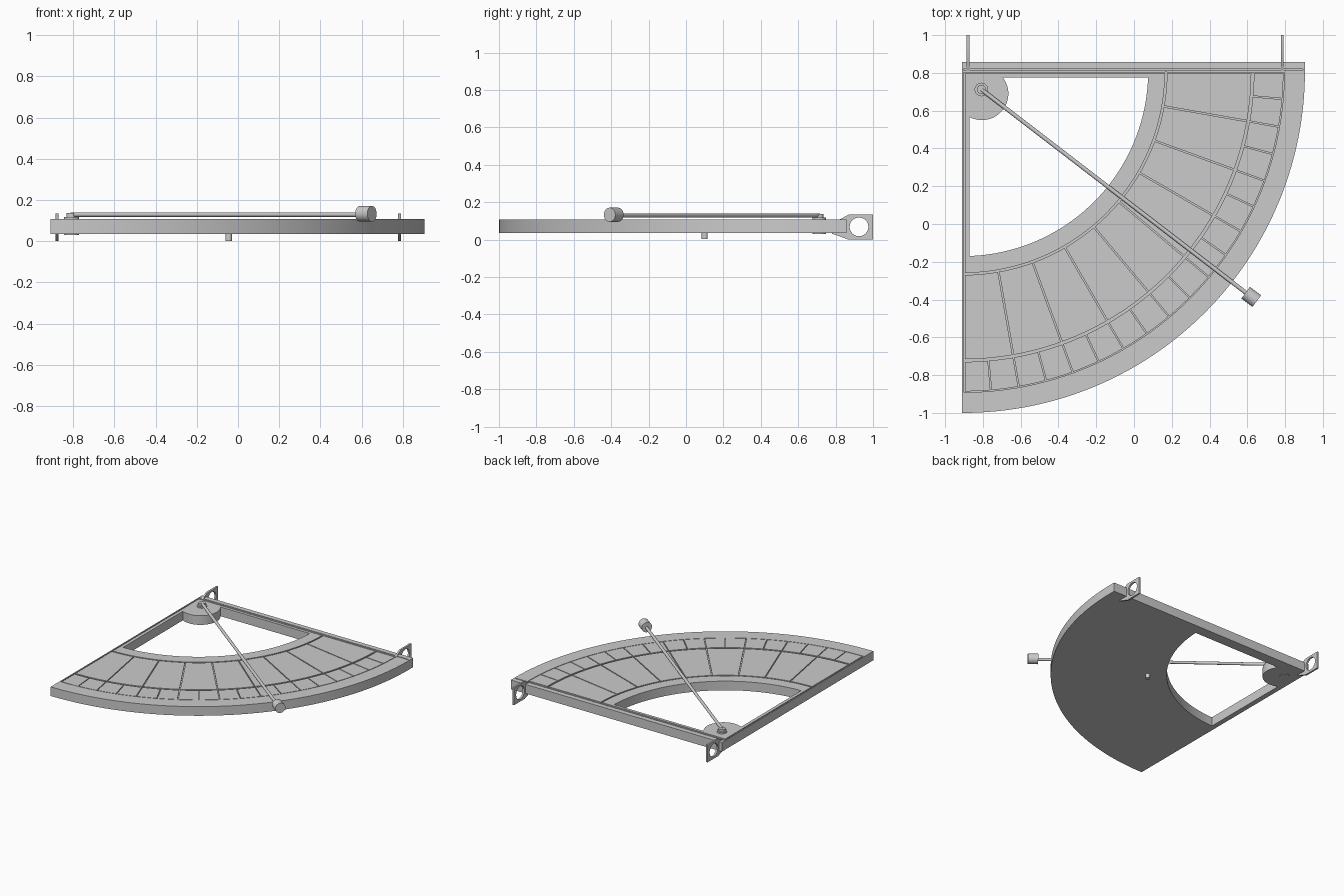
import bpy, bmesh, math
from mathutils import Vector, Matrix

if "Cube" in bpy.data.objects:
    bpy.data.objects.remove(bpy.data.objects["Cube"])

CX, CY = -0.905, 0.81      # centre of all the arcs
Z0, Z1 = 0.036, 0.107      # plate underside and top
DEPTH = 0.008              # engraved line depth


def arc(r, a0, a1, n, cx=CX, cy=CY):
    return [(cx + r * math.cos(math.radians(a0 + (a1 - a0) * i / n)),
             cy + r * math.sin(math.radians(a0 + (a1 - a0) * i / n))) for i in range(n + 1)]


def add_prism(bm, pts, axis, lo, hi):
    """Extrude a 2D outline along z (xy outline) or x (yz outline)."""
    def place(p, h):
        return (p[0], p[1], h) if axis == 'z' else (h, p[0], p[1])
    a = [bm.verts.new(place(p, lo)) for p in pts]
    b = [bm.verts.new(place(p, hi)) for p in pts]
    bm.faces.new(a[::-1])
    bm.faces.new(b)
    for i in range(len(pts)):
        j = (i + 1) % len(pts)
        bm.faces.new((a[i], a[j], b[j], b[i]))


def finish(bm, name):
    bmesh.ops.recalc_face_normals(bm, faces=bm.faces[:])
    me = bpy.data.meshes.new(name)
    bm.to_mesh(me)
    bm.free()
    ob = bpy.data.objects.new(name, me)
    bpy.context.collection.objects.link(ob)
    return ob


def prism(name, pts, axis, lo, hi):
    bm = bmesh.new()
    add_prism(bm, pts, axis, lo, hi)
    return finish(bm, name)


def rod(name, p, q, r, n=24):
    p, q = Vector(p), Vector(q)
    rot = (q - p).to_track_quat('Z', 'Y').to_matrix().to_4x4()
    bm = bmesh.new()
    bmesh.ops.create_cone(bm, cap_ends=True, segments=n, radius1=r, radius2=r,
                          depth=(q - p).length, matrix=Matrix.Translation((p + q) / 2) @ rot)
    ob = finish(bm, name)
    smooth(ob)
    return ob


def smooth(ob):
    bpy.ops.object.select_all(action='DESELECT')
    ob.select_set(True)
    bpy.context.view_layer.objects.active = ob
    bpy.ops.object.shade_smooth_by_angle(angle=math.radians(30))


def cut(ob, cutter):
    m = ob.modifiers.new("cut", 'BOOLEAN')
    m.operation, m.solver, m.use_self, m.object = 'DIFFERENCE', 'EXACT', True, cutter
    bpy.context.view_layer.objects.active = ob
    bpy.ops.object.modifier_apply(modifier=m.name)
    bpy.data.objects.remove(cutter)


# Quarter-circle plate with the straight back bar
plate = prism("quadrant_plate",
              arc(1.81, -90, 0, 72) + [(0.905, 0.858), (-0.91, 0.858), (-0.91, -1.0)], 'z', Z0, Z1)

# Open window, leaving a round hub in the corner
window = arc(0.98, -87.95, -2.05, 48)
window += arc(0.14, 37.4, -117.7, 24, -0.805, 0.69)
cut(plate, prism("window_cutter", window, 'z', 0, 0.2))

# Engraved scale: arcs, radial divisions and straight borders
g = bmesh.new()
lo, hi = Z1 - DEPTH, Z1 + 0.03
for r0, r1 in ((1.069, 1.080), (1.526, 1.540), (1.696, 1.701)):
    add_prism(g, arc(r1, -89.7, -0.3, 60) + arc(r0, -0.3, -89.7, 60), 'z', lo, hi)


def radial(deg, r0, r1, w):
    d = Vector((math.cos(math.radians(deg)), math.sin(math.radians(deg))))
    s = Vector((-d.y, d.x)) * w / 2
    c = Vector((CX, CY))
    add_prism(g, [tuple(v) for v in (c + d * r0 - s, c + d * r1 - s, c + d * r1 + s, c + d * r0 + s)],
              'z', lo, hi)


for k in range(1, 9):
    radial(-90 + 10 * k, 1.075, 1.533, 0.007)
for k in range(1, 18):
    radial(-90 + 5 * k, 1.533, 1.698, 0.006)
add_prism(g, [(-0.902, -0.89), (-0.895, -0.89), (-0.895, 0.80), (-0.902, 0.80)], 'z', lo, hi)
for y0, y1 in ((0.797, 0.803), (0.812, 0.820)):
    add_prism(g, [(-0.902, y0), (0.895 if y0 > 0.8 else 0.795, y0),
                  (0.895 if y0 > 0.8 else 0.795, y1), (-0.902, y1)], 'z', lo, hi)
cut(plate, finish(g, "scale_cutter"))
smooth(plate)

# Two sighting vanes with round holes on the back bar
for side, x in (("left", -0.879), ("right", 0.784)):
    vane = prism("sight_vane_" + side,
                 [(0.78, 0.032), (0.87, 0.0), (1.0, 0.0), (1.0, 0.134), (0.87, 0.134), (0.78, 0.085)],
                 'x', x - 0.007, x + 0.007)
    cut(vane, rod("hole_cutter", (x - 0.05, 0.925, 0.068), (x + 0.05, 0.925, 0.068), 0.05, 32))
    smooth(vane)

# Pivot through the hub, swinging arm with its weight, peg underneath
PX, PY = -0.808, 0.712
rod("pivot_pin", (PX, PY, 0.031), (PX, PY, 0.118), 0.036)
rod("pivot_cap", (PX, PY, 0.116), (PX, PY, 0.136), 0.024)
rod("swing_arm", (PX, PY, 0.129), (0.60, -0.37, 0.129), 0.011, 16)
rod("arm_weight", (0.591, -0.364, 0.133), (0.650, -0.408, 0.133), 0.038)
rod("underside_peg", (-0.045, 0.10, 0.002), (-0.045, 0.10, 0.04), 0.016)
